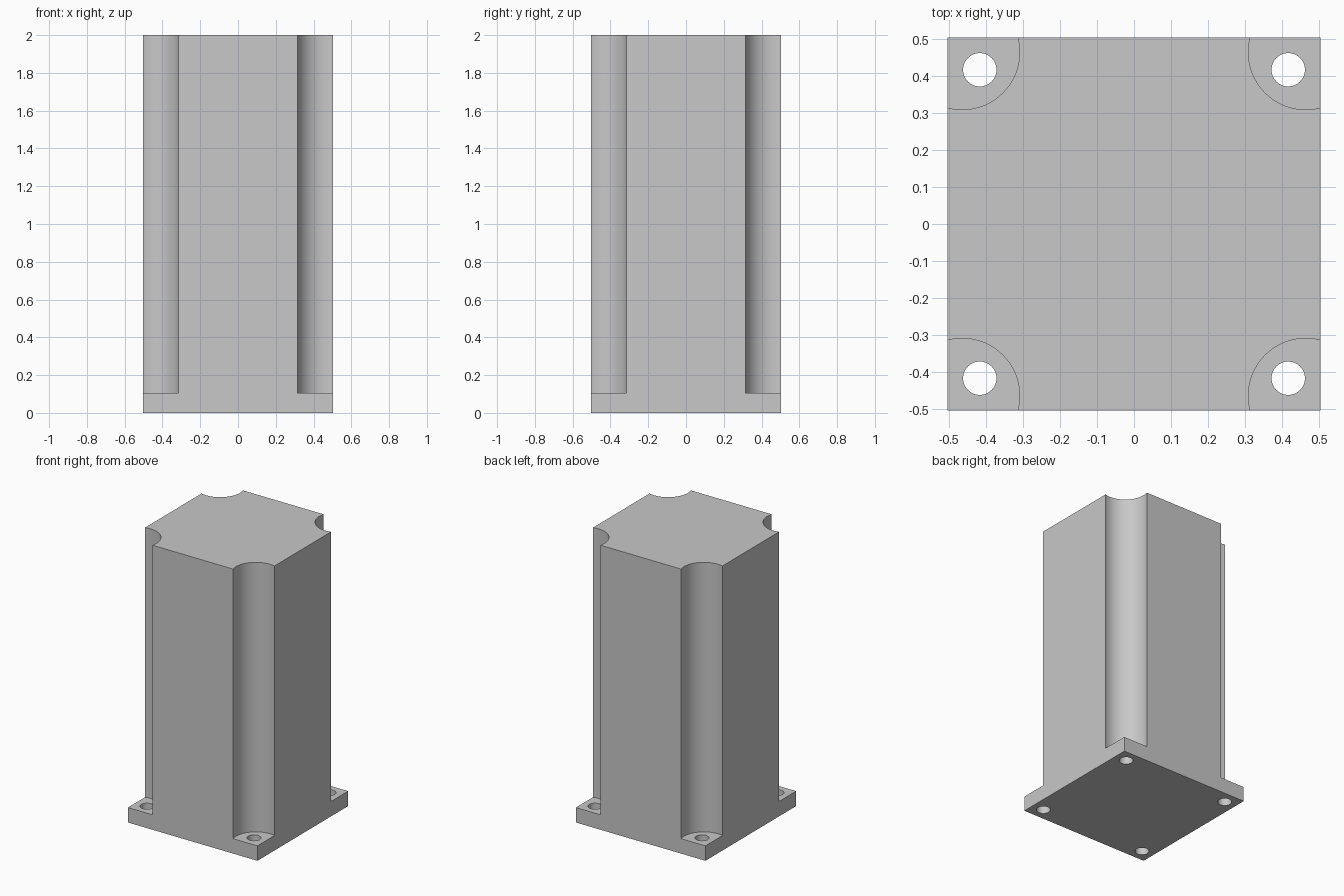
import bpy
import bmesh
import math
from mathutils import Matrix

cube = bpy.data.objects.get("Cube")
if cube:
    bpy.data.objects.remove(cube, do_unlink=True)

HALF, HEIGHT, FLANGE = 0.5035, 2.0, 0.105
CORNERS = [(sx, sy) for sx in (-1, 1) for sy in (-1, 1)]

grey = bpy.data.materials.new("plain grey")
grey.use_nodes = True
colour = (0.58, 0.58, 0.58, 1)
grey.diffuse_color = colour
grey.node_tree.nodes["Principled BSDF"].inputs["Base Color"].default_value = colour


def add_object(name, bm):
    mesh = bpy.data.meshes.new(name)
    bm.to_mesh(mesh)
    bm.free()
    mesh.materials.append(grey)
    obj = bpy.data.objects.new(name, mesh)
    bpy.context.collection.objects.link(obj)
    return obj


def corner_cylinders(name, offset, radius, bottom, top, sides):
    """One upright cylinder near each corner, used as a cutter."""
    bm = bmesh.new()
    for sx, sy in CORNERS:
        place = Matrix.Translation((sx * offset, sy * offset, (bottom + top) / 2))
        bmesh.ops.create_cone(bm, cap_ends=True, segments=sides, radius1=radius,
                              radius2=radius, depth=top - bottom, matrix=place)
    obj = add_object(name, bm)
    obj.hide_render = True
    return obj


# Square block, as wide as the flange
bm = bmesh.new()
size = Matrix.Diagonal((2 * HALF, 2 * HALF, HEIGHT, 1))
bmesh.ops.create_cube(bm, size=1, matrix=Matrix.Translation((0, 0, HEIGHT / 2)) @ size)
body = add_object("flanged_body", bm)

# Round corner grooves stop at the flange; bolt holes go through it
cutters = [
    corner_cylinders("corner_groove_cutter", 0.4635, 0.155, FLANGE, HEIGHT + 0.1, 96),
    corner_cylinders("bolt_hole_cutter", 0.416, 0.045, -0.1, FLANGE + 0.1, 48),
]
bpy.ops.object.select_all(action="DESELECT")
bpy.context.view_layer.objects.active = body
body.select_set(True)
for cutter in cutters:
    cut = body.modifiers.new(cutter.name, "BOOLEAN")
    cut.operation = "DIFFERENCE"
    cut.solver = "EXACT"
    cut.object = cutter
    bpy.ops.object.modifier_apply(modifier=cut.name)
    bpy.data.objects.remove(cutter, do_unlink=True)

bpy.ops.object.shade_smooth_by_angle(angle=math.radians(30))
